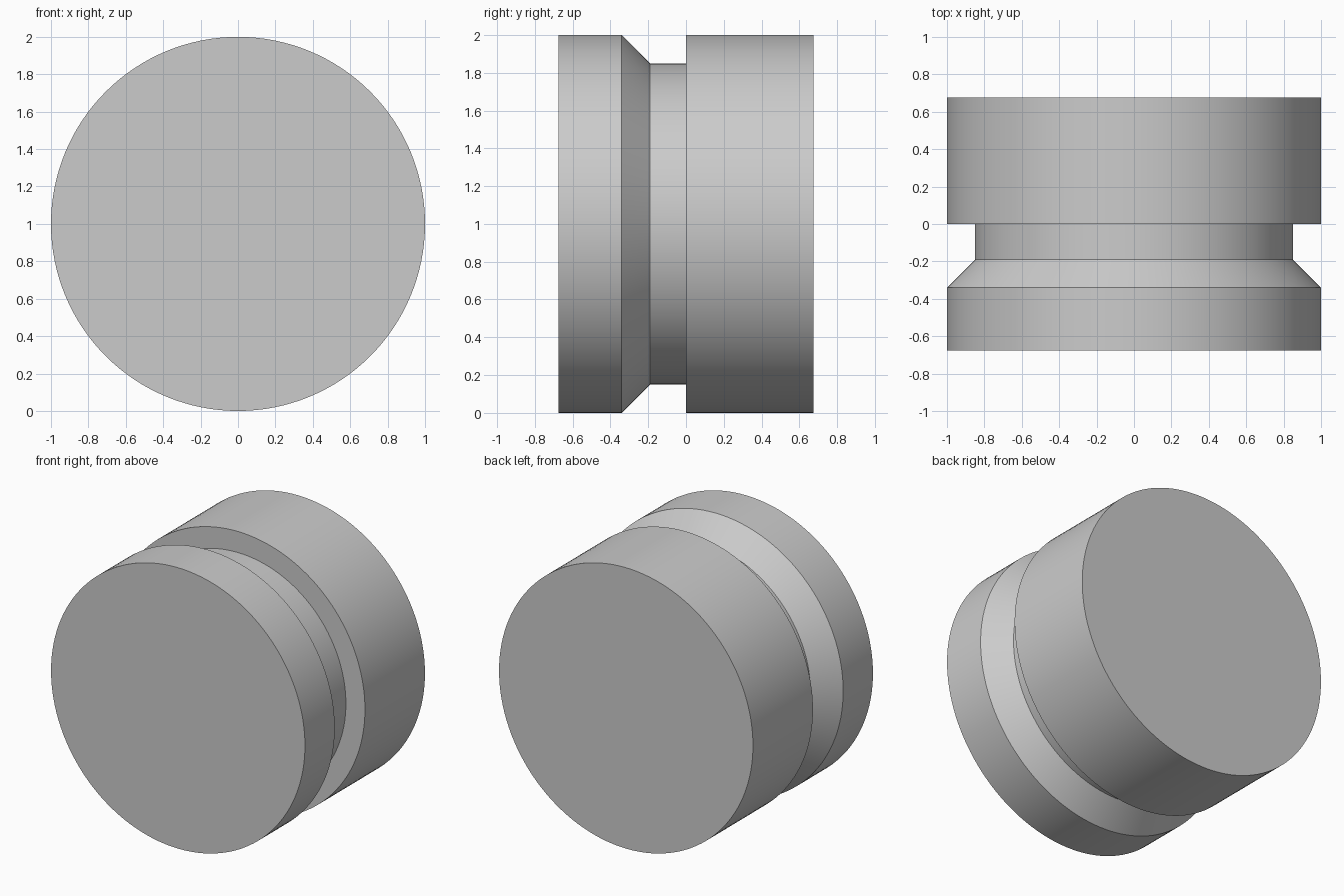
import bpy
import bmesh
import math

cube = bpy.data.objects.get("Cube")
if cube:
    bpy.data.objects.remove(cube, do_unlink=True)

# Plain grey material
grey = bpy.data.materials.new("plain_grey")
grey.use_nodes = True
colour = (0.6, 0.6, 0.6, 1.0)
grey.diffuse_color = colour
grey.node_tree.nodes["Principled BSDF"].inputs["Base Color"].default_value = colour

SIDES = 128
# Profile of (radius, y) from the front face to the back face
PROFILE = [(1.0, -0.675), (1.0, -0.34), (0.85, -0.19),
           (0.85, 0.0), (1.0, 0.0), (1.0, 0.675)]


def ring(bm, radius, y):
    """One circle of vertices around the y axis."""
    angles = [2 * math.pi * i / SIDES for i in range(SIDES)]
    return [bm.verts.new((radius * math.cos(a), y, 1 + radius * math.sin(a)))
            for a in angles]


# Grooved cylinder: rings joined by quads, closed with flat caps
bm = bmesh.new()
rings = [ring(bm, r, y) for r, y in PROFILE]
for a, b in zip(rings, rings[1:]):
    for i in range(SIDES):
        j = (i + 1) % SIDES
        bm.faces.new((a[i], a[j], b[j], b[i]))
bm.faces.new(rings[0])
bm.faces.new(rings[-1])
bmesh.ops.recalc_face_normals(bm, faces=bm.faces)

mesh = bpy.data.meshes.new("grooved_cylinder")
bm.to_mesh(mesh)
bm.free()
mesh.materials.append(grey)
body = bpy.data.objects.new("grooved_cylinder", mesh)
bpy.context.collection.objects.link(body)

# Smooth round walls, sharp rims
bpy.ops.object.select_all(action='DESELECT')
body.select_set(True)
bpy.context.view_layer.objects.active = body
bpy.ops.object.shade_smooth_by_angle(angle=math.radians(30))
